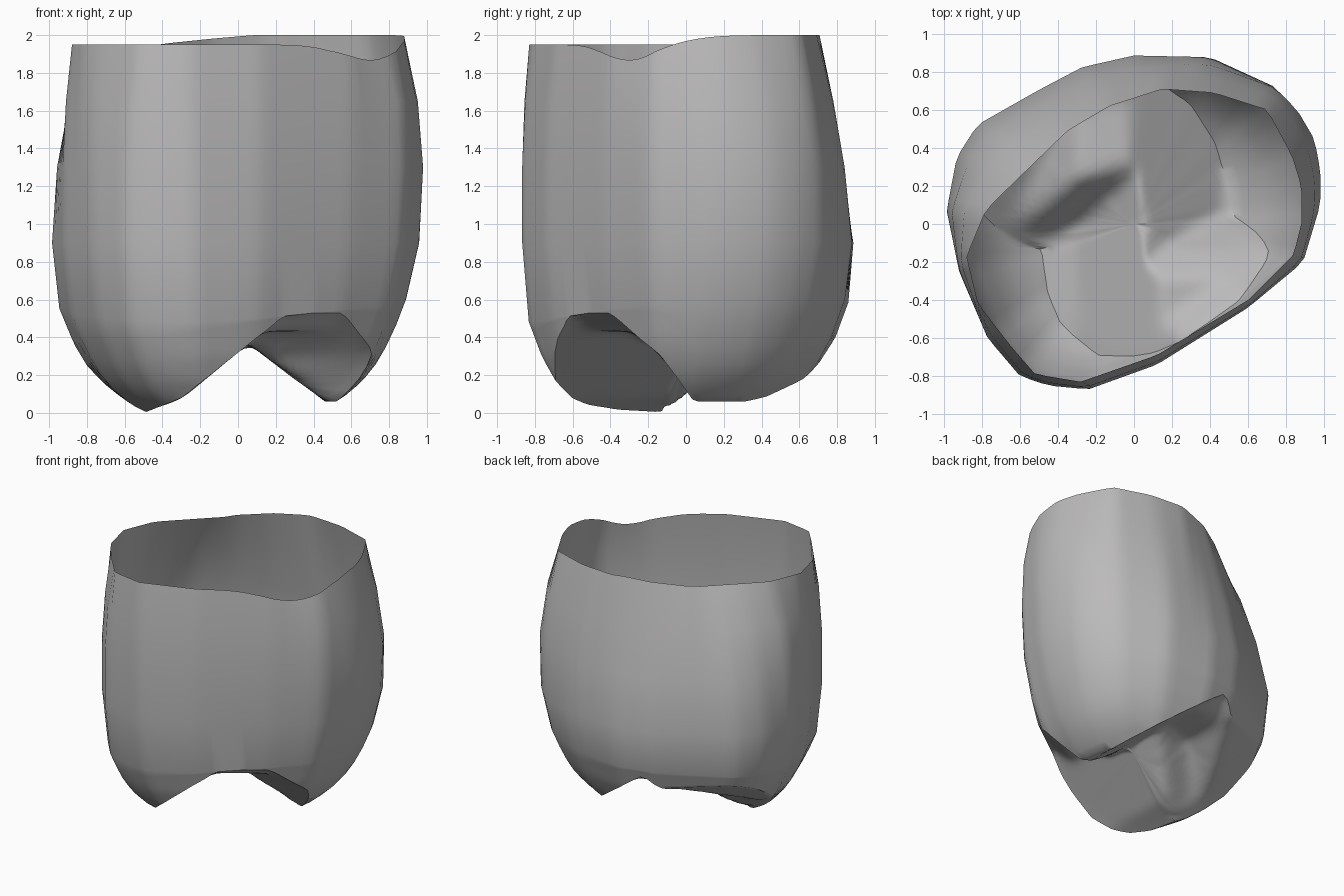
import bpy, bmesh, math
from mathutils import Vector

old = bpy.data.objects.get("Cube")
if old:
    bpy.data.objects.remove(old, do_unlink=True)

SIDES = 96

# Widest outline and open rim outline, counter-clockwise
BELLY = [(.98, .1), (.98, .28), (.95, .45), (.87, .6), (.75, .73), (.4, .88), (0, .88),
         (-.27, .82), (-.5, .7), (-.82, .52), (-.93, .35), (-.985, .07), (-.92, -.25),
         (-.77, -.6), (-.6, -.8), (-.45, -.85), (-.24, -.87), (.12, -.74), (.6, -.44), (.89, -.2)]
RIM = [(.88, 0), (.88, .2), (.83, .36), (.7, .6), (.42, .69), (.15, .71), (-.13, .62),
       (-.35, .49), (-.67, .18), (-.78, .07), (-.88, -.17), (-.82, -.42), (-.65, -.64),
       (-.52, -.79), (-.28, -.83), (.12, -.69), (.6, -.4), (.84, -.16)]
# Rounded underside: scale of the outline and its height
ROUND = [(0, 0), (.5, 0), (.6, .05), (.71, .13), (.8, .23), (.88, .36), (.96, .55)]


def clamp(v, low=0.0, high=1.0):
    return max(low, min(high, v))


def polar(points, angle):
    """Point where a ray from the middle meets a closed outline."""
    ray = Vector((math.cos(angle), math.sin(angle)))
    for i, p in enumerate(points):
        a, b = Vector(points[i - 1]), Vector(p)
        edge = b - a
        den = ray.cross(edge)
        if abs(den) < 1e-9:
            continue
        dist, along = a.cross(edge) / den, a.cross(ray) / den
        if dist > 0 and -1e-6 <= along <= 1 + 1e-6:
            return ray * dist
    return ray


def rounded(p, s):
    """Outer bowl height, higher to the left and lower at the front."""
    x, y = p * s
    lift = .05 * max(0, x) + .04 * max(0, y) + .08 * min(0, y)
    for (s0, z0), (s1, z1) in zip(ROUND, ROUND[1:]):
        if s <= s1:
            break
    return lift + z0 + (z1 - z0) * (s - s0) / (s1 - s0)


def groove(p, s):
    """Biting surface: two cusps with a diagonal groove between them."""
    x, y = p * s
    # Right cusp: slope to the groove, slope to the back, and a step under the back notch
    slope = max(.4 * (x + .5), .8 * (x + .5) - .08) + .2 * max(0, y)
    back = .6 * (y + .15) - .42 * (x + .5)
    step = min(.43 + 1.6 * (y - .25 * x - .3), .43 + .9 * (x + .3))
    right_cusp = max(0, slope, back, step)
    # Left cusp: slope to the groove and slope to the front notch
    front = min(.12 - 1.4 * y, .19 - .85 * y)
    left_cusp = max(.06, .07 + .75 * (.45 - x), front)
    return min(right_cusp, left_cusp, .43 + .1 * clamp((s - .75) * 5))


def crest(p):
    """Scale at which the bowl turns over into the groove."""
    s = .96
    while s > .3 and groove(p, s) < rounded(p, s):
        s -= .002
    return s


def rim_height(x, y):
    dip = math.exp(-((x - .73) ** 2 + (y + .28) ** 2) / .08)
    return 1.95 + .05 * clamp((x + y) * 1.3) - .11 * dip


bm = bmesh.new()
angles = [math.tau * i / SIDES for i in range(SIDES)]
belly = [polar(BELLY, a) for a in angles]
rim = [polar(RIM, a) for a in angles]
base = [p * (1 - .06 * max(0, p.x) + .02 * max(0, p.y)) for p in belly]
crests = [crest(p) for p in base]
rings = []


def add_ring(points):
    rings.append([bm.verts.new(p) for p in points])


# Wall, from the open rim down to the belly; the back leans in most
add_ring((p.x, p.y, rim_height(p.x, p.y)) for p in rim)
for height, mix in ((1.65, .45), (1.3, .12)):
    wall = [w.lerp(r, clamp(mix - .2 * max(0, w.x) + .2 * w.y)) for w, r in zip(belly, rim)]
    add_ring((p.x, p.y, height) for p in wall)
add_ring((*w.lerp(b, .4), .9) for w, b in zip(belly, base))

# Rounded outside of the cusps, down to the crest
STEPS = 7
for k in range(STEPS + 1):
    scales = [.96 + (c - .96) * k / STEPS for c in crests]
    add_ring((*(p * s), rounded(p, s)) for p, s in zip(base, scales))

# Biting surface, from the crest to the middle
INNER = 20
for k in range(1, INNER):
    scales = [c * (1 - k / INNER) for c in crests]
    add_ring((*(p * s), groove(p, s)) for p, s in zip(base, scales))

for upper, lower in zip(rings, rings[1:]):
    for i in range(SIDES):
        j = (i + 1) % SIDES
        bm.faces.new((upper[i], lower[i], lower[j], upper[j]))
middle = bm.verts.new((0, 0, groove(base[0], 0)))
for i in range(SIDES):
    bm.faces.new((rings[-1][i], middle, rings[-1][(i + 1) % SIDES]))

# Soften the small steps of the biting surface
inside = [v for ring in rings[-INNER + 2:] for v in ring] + [middle]
for _ in range(3):
    bmesh.ops.smooth_vert(bm, verts=inside, factor=.5, use_axis_z=True)
bmesh.ops.remove_doubles(bm, verts=bm.verts, dist=.003)
bmesh.ops.recalc_face_normals(bm, faces=bm.faces)

mesh = bpy.data.meshes.new("crown_shell")
bm.to_mesh(mesh)
bm.free()
crown = bpy.data.objects.new("crown_shell", mesh)
bpy.context.collection.objects.link(crown)

# Plain grey material
grey = bpy.data.materials.new("warm_grey")
grey.use_nodes = True
colour = (.5, .49, .49, 1)
grey.diffuse_color = colour
for node in grey.node_tree.nodes:
    if node.type == 'BSDF_PRINCIPLED':
        node.inputs["Base Color"].default_value = colour
mesh.materials.append(grey)

bpy.ops.object.select_all(action='DESELECT')
crown.select_set(True)
bpy.context.view_layer.objects.active = crown
bpy.ops.object.shade_smooth_by_angle(angle=math.radians(40))
